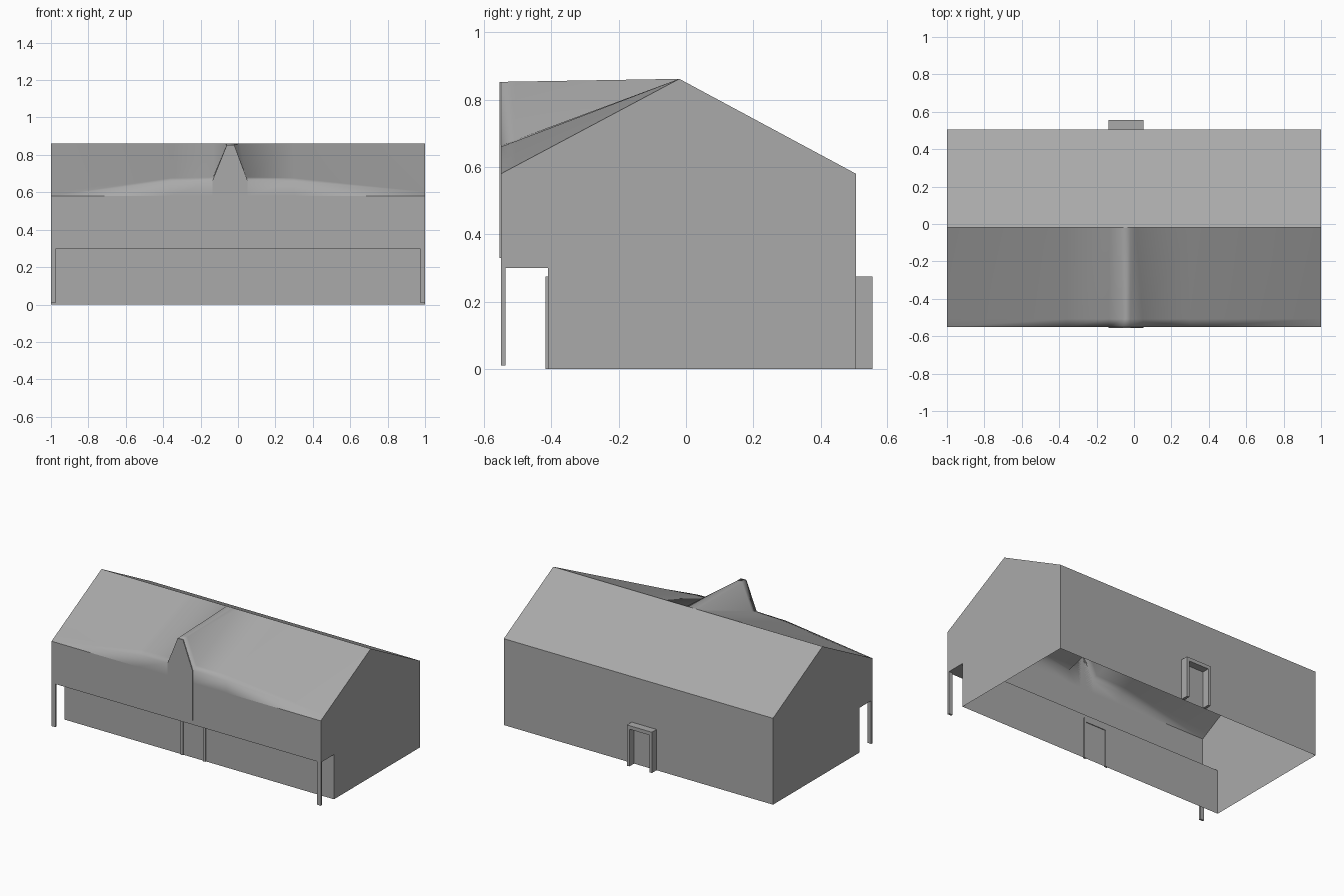
import bpy
import bmesh
from mathutils import Vector

cube = bpy.data.objects.get("Cube")
if cube:
    bpy.data.objects.remove(cube, do_unlink=True)

grey = bpy.data.materials.new("plain_grey")
grey.use_nodes = True
color = (0.4, 0.4, 0.4, 1)
grey.diffuse_color = color
grey.node_tree.nodes["Principled BSDF"].inputs["Base Color"].default_value = color


def finish(name, bm, smooth=False):
    mesh = bpy.data.meshes.new(name)
    for face in bm.faces:
        face.smooth = smooth
    bm.to_mesh(mesh)
    bm.free()
    mesh.materials.append(grey)
    obj = bpy.data.objects.new(name, mesh)
    bpy.context.collection.objects.link(obj)
    return obj


def add_box(bm, low, high):
    low, high = Vector(low), Vector(high)
    made = bmesh.ops.create_cube(bm, size=1)["verts"]
    bmesh.ops.scale(bm, verts=made, vec=high - low)
    bmesh.ops.translate(bm, verts=made, vec=(low + high) / 2)


def box(name, low, high):
    bm = bmesh.new()
    add_box(bm, low, high)
    return finish(name, bm)


FRONT, BACK, RIDGE = -0.55, 0.505, -0.02
EAVE, PEAK, FLOOR = 0.58, 0.862, 0.3

# House shell: open underneath, with the upper storey overhanging in front
profile = [(-0.41, 0), (-0.41, FLOOR), (FRONT, FLOOR), (FRONT, EAVE),
           (RIDGE, PEAK), (BACK, EAVE), (BACK, 0)]
bm = bmesh.new()
right = [bm.verts.new((-1, y, z)) for y, z in profile]
left = [bm.verts.new((1, y, z)) for y, z in profile]
for i in range(len(profile) - 1):
    if i != 3:  # the front roof is its own part
        bm.faces.new((right[i], left[i], left[i + 1], right[i + 1]))
bm.faces.new(right)
bm.faces.new(left[::-1])
finish("house_walls", bm)

# Front roof: eave swells towards a narrow dormer, all running up to the ridge
# Each column is eave x, eave height, ridge x
columns = [(-1, EAVE, -1), (-0.36, 0.66, -0.36), (-0.135, 0.665, -0.13),
           (-0.06, 0.853, -0.07), (-0.02, 0.853, -0.02),
           (0.05, 0.665, 0.01), (0.3, 0.66, 0.3), (1, EAVE, 1)]
bm = bmesh.new()
grid = []
for x, z, ridge_x in columns:
    eave = Vector((x, FRONT, z))
    ridge = Vector((ridge_x, RIDGE, PEAK))
    points = [Vector((x, FRONT, EAVE))]
    points += [eave.lerp(ridge, t) for t in (0, 0.08, 1)]
    grid.append([bm.verts.new(p) for p in points])
for a, b in zip(grid, grid[1:]):
    for r in range(3):
        bm.faces.new((a[r], b[r], b[r + 1], a[r + 1]))
bmesh.ops.remove_doubles(bm, verts=bm.verts, dist=0.0001)
finish("front_roof", bm, smooth=True)

# Thin pointed panel closing the dormer
outline = [(-0.135, 0.33), (0.05, 0.33), (0.05, 0.665),
           (-0.02, 0.853), (-0.06, 0.853), (-0.135, 0.665)]
bm = bmesh.new()
panel = bm.faces.new([bm.verts.new((x, FRONT - 0.005, z)) for x, z in outline])
made = bmesh.ops.extrude_face_region(bm, geom=[panel])["geom"]
bmesh.ops.translate(bm, vec=(0, 0.005, 0),
                    verts=[v for v in made if isinstance(v, bmesh.types.BMVert)])
bmesh.ops.recalc_face_normals(bm, faces=bm.faces)
finish("dormer_panel", bm)

# Corner posts under the overhang
for name, x in (("right_post", -1), ("left_post", 0.972)):
    box(name, (x, FRONT, 0.01), (x + 0.028, FRONT + 0.013, FLOOR))

# Door surrounds: two jambs and a lintel each
for name, near, far in (("front_door_frame", -0.418, -0.405),
                        ("back_door_frame", BACK, 0.555)):
    bm = bmesh.new()
    add_box(bm, (-0.135, near, 0), (-0.117, far, 0.25))
    add_box(bm, (0.032, near, 0), (0.05, far, 0.25))
    add_box(bm, (-0.135, near, 0.25), (0.05, far, 0.274))
    finish(name, bm)
